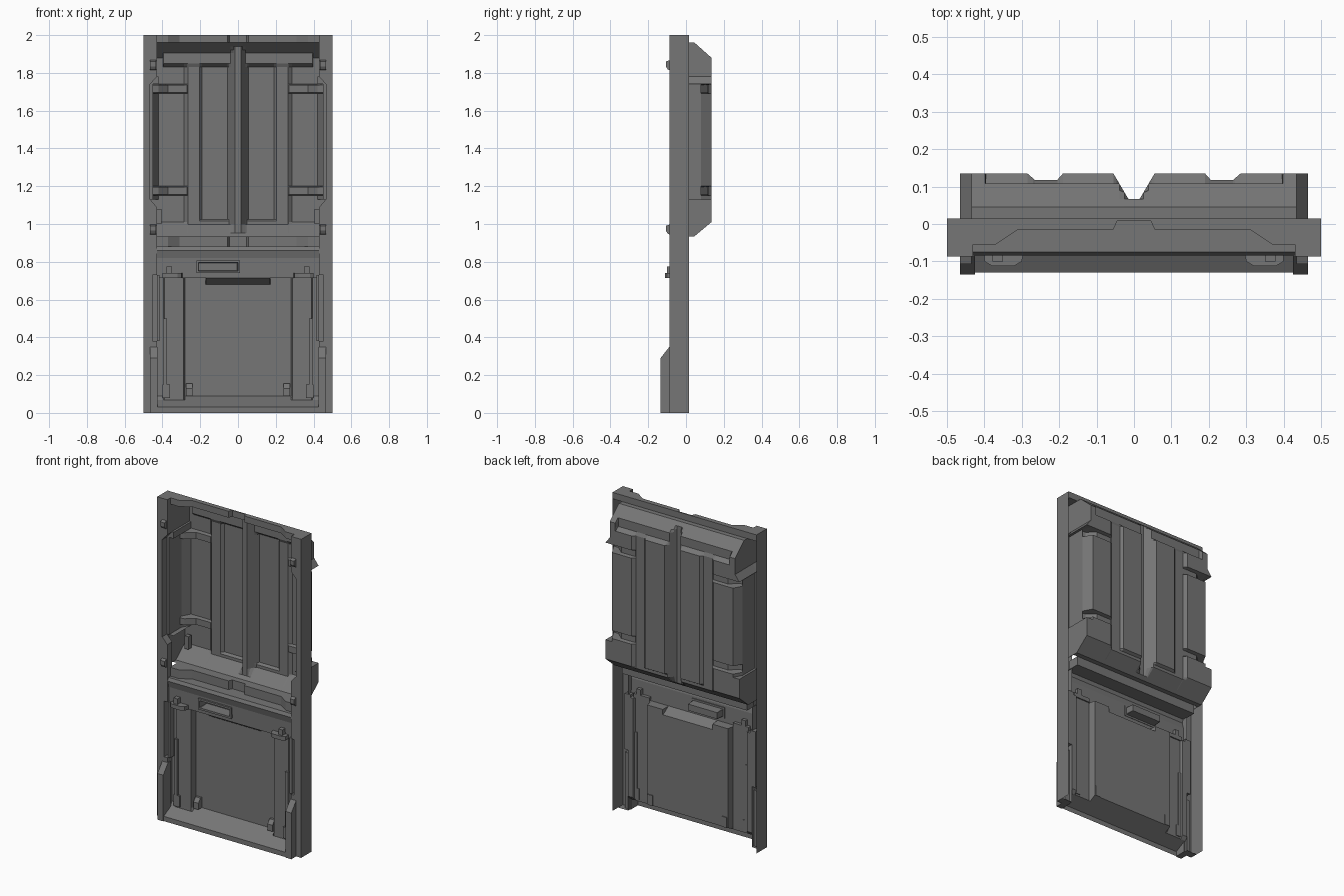
import bpy, bmesh

old = bpy.data.objects.get("Cube")
if old:
    bpy.data.objects.remove(old, do_unlink=True)

grey = bpy.data.materials.new("dark_grey_metal")
grey.use_nodes = True
grey.diffuse_color = (0.18, 0.18, 0.18, 1)
grey.node_tree.nodes["Principled BSDF"].inputs["Base Color"].default_value = grey.diffuse_color

FRONT, BACK = -0.0875, 0.015
SIDES = ((1, "left"), (-1, "right"))


def finish(name, bm, fix_normals=True):
    if fix_normals:
        bmesh.ops.recalc_face_normals(bm, faces=bm.faces)
    mesh = bpy.data.meshes.new(name)
    bm.to_mesh(mesh)
    bm.free()
    mesh.materials.append(grey)
    ob = bpy.data.objects.new(name, mesh)
    bpy.context.collection.objects.link(ob)
    return ob


def extrude(name, pts, axis, a, b, closed=True, caps=(True, True)):
    """Sweep a 2D profile along one axis; the profile uses the other two axes in order."""
    bm = bmesh.new()

    def ring(t):
        out = []
        for p in pts:
            co = list(p)
            co.insert("xyz".index(axis), t)
            out.append(bm.verts.new(co))
        return out
    r0, r1 = ring(a), ring(b)
    n = len(pts)
    for i in range(n if closed else n - 1):
        j = (i + 1) % n
        bm.faces.new((r0[i], r0[j], r1[j], r1[i]))
    for r, cap in zip((r0, r1), caps):
        if closed and cap:
            bm.faces.new(r)
    return finish(name, bm)


def box(name, x, y, z):
    return extrude(name, [(x[0], z[0]), (x[1], z[0]), (x[1], z[1]), (x[0], z[1])], "y", *y)


def interp(pts, t):
    for (t0, v0), (t1, v1) in zip(pts, pts[1:]):
        if t <= t1:
            return v0 + (v1 - v0) * max(0, t - t0) / (t1 - t0)
    return pts[-1][1]


def skin(name, xs, zs, depth):
    """Pressed sheet whose depth follows a function of x and z."""
    bm = bmesh.new()
    xs, zs = sorted(set(xs)), sorted(set(zs))
    g = [[bm.verts.new((x, depth(x, z), z)) for z in zs] for x in xs]
    for i in range(len(xs) - 1):
        for j in range(len(zs) - 1):
            bm.faces.new((g[i][j], g[i + 1][j], g[i + 1][j + 1], g[i][j + 1]))
    bmesh.ops.dissolve_limit(bm, angle_limit=0.01, verts=bm.verts, edges=bm.edges)
    return finish(name, bm, False)


def both(values):
    return [s * v for v in values for s in (1, -1)]


# Upper bulged panel: centre keel, two ribs, pressed braces and stepped ends
keel = [(0, .067), (.015, .067), (.055, .135), (.19, .135), (.205, .118),
        (.265, .118), (.285, .135), (.42, .135), (.45, .08)]
ends = [(.935, .045), (1.01, .135), (1.88, .135), (1.96, .045)]
step = [(1.83, .135), (1.85, .108), (1.904, .108), (1.96, .045)]
sill = [(1.0, .118), (1.015, .118), (1.025, .135)]
brace = [(.27, .113), (.37, .113), (.42, .07), (.45, .065)]
BRACES = ((1.15, 1.2), (1.69, 1.74))


def upper_depth(x, z):
    x = abs(x)
    y = min(interp(keel, x), interp(ends, z))
    if x < .396 and z > 1.8:
        y = min(y, interp(step, z))
    if x < .21 and z < 1.1:
        y = min(y, interp(sill, z))
    if x > .269 and any(lo < z < hi for lo, hi in BRACES):
        y = min(y, interp(brace, x))
    return y


brace_zs = [z + d for lo, hi in BRACES for z, d in
            ((lo, 0), (lo, .005), (hi, 0), (hi, -.005))]
upper_zs = [z for p in (ends, step, sill) for z, _ in p] + [.953, .997, 1.94, 1.92, 1.81]
upper_xs = [x for x, _ in keel[:-1]] + [.27, .37, .395, .398, .025, .039, .047]
skin("upper_panel", both(upper_xs), upper_zs + brace_zs, upper_depth)

# Lower recessed panel: bottom ledge, pilasters, header roll and pull pocket
column = [(.28, -.015), (.288, -.055), (.39, -.055), (.395, -.04), (.43, -.04)]
wall = [(0, -.13), (.03, -.13), (.09, -.015), (.713, -.015), (.715, -.07), (.82, -.073),
        (.86, -.084), (.88, -.075)]
lip = [(.68, -.015), (.715, -.07)]


def lower_depth(x, z):
    y = interp(wall, z)
    if z < .731:
        y = min(y, interp(column, abs(x)))
    if abs(x) < .171 and .6 < z < .716:
        y = interp(lip, z)
    if -.208 < x < -.002 and .752 < z < .796:
        y = -.015
    return y


lower_zs = [z for z, _ in wall] + [.069, .68, .73, .732, .751, .754, .794, .797]
lower_xs = both([x for x, _ in column] + [.17, .173]) + [-.209, -.206, -.004, -.001]
skin("lower_panel", lower_xs, lower_zs, lower_depth)

# Raised rim around the pull pocket
for z in (.74, .796):
    box("pocket_rim", (-.22, .01), (-.084, -.068), (z, z + .012))
for x in (-.22, -.001):
    box("pocket_rim_end", (x, x + .011), (-.084, -.068), (.752, .796))

# Top and middle rails share a stepped front with a centre notch
half = [(.055, -.015), (.31, -.015), (.37, -.055), (.435, -.055)]
notch = [(.045, .008)]
corner = [(.435, FRONT), (.5, FRONT), (.5, BACK)]


def rail(name, tail, z0, z1):
    arm = half + tail
    pts = [(-x, y) for x, y in reversed(notch + arm)] + notch + arm
    extrude(name, pts, "z", z0, z1)


rail("top_rail", corner, 1.96, 2)
rail("middle_rail", [(.435, BACK)], .88, .935)
extrude("top_rail_back", [(BACK, 1.96), (.045, 1.96)], "x", -.435, .435, closed=False)
extrude("middle_rail_back", [(BACK, .935), (.045, .935)], "x", -.465, .465, closed=False)

# Ledge on top of the header roll
extrude("header_ledge", [(-.075, .88), (BACK, .88)], "x", -.435, .435, closed=False)

for s, side in SIDES:
    def sx(*v):
        return tuple(s * t for t in v)

    # Side frame: thin outer flange and front face with cut-in edge
    inner = [(.43, 0), (.43, .38), (.452, .38), (.452, .73), (.43, .73), (.43, 1.09),
             (.465, 1.13), (.465, 1.74), (.43, 1.78), (.43, 2)]
    outline = [(s * x, z) for x, z in [(.5, 0)] + inner + [(.5, 2)]]
    extrude(side + "_frame", outline, "y", FRONT, -.04, caps=(True, False))
    extrude(side + "_flange", [(s * .5, FRONT), (s * .5, BACK)], "z", 0, 2, closed=False)

    # Slot bar set in the lower frame
    box(side + "_slot_bar", sx(.415, .43), (-.08, -.04), (.38, .73))
    box(side + "_slot_floor", sx(.43, .455), (-.05, -.04), (.38, .73))

    # Chamfered shoulder and wall beside the upper panel
    skin(side + "_shoulder", sx(.42, .45), brace_zs + [1.13], upper_depth)
    extrude(side + "_upper_wall", [(s * .45, .08), (s * .45, -.04), (s * .466, -.04)],
            "z", 1.13, 1.74, closed=False)

    # Top end of the bulge: outer strip, side plate and flared wedge
    top = [(.135, 1.78), (.135, 1.88), (.045, 1.96)]
    extrude(side + "_top_strip", top, "x", *sx(.42, .435), closed=False)
    extrude(side + "_top_plate", [(-.08, 1.78)] + top + [(-.08, 1.96)], "x", *sx(.433, .435))
    extrude(side + "_top_wedge", [(s * .42, 1.78), (s * .435, 1.78), (s * .465, 1.74),
            (s * .42, 1.74)], "y", -.04, .135)

    # Bottom end of the bulge: wider strip, side plate and lid
    low = [(.135, 1.13), (.135, 1.01), (.045, .935)]
    extrude(side + "_bottom_strip", low, "x", *sx(.42, .465), closed=False)
    extrude(side + "_bottom_plate", [(-.04, 1.13)] + low + [(-.04, .935)], "x",
            *sx(.463, .465))
    extrude(side + "_bottom_lid", [(s * .42, 1.13), (s * .465, 1.13)], "y", -.04, .135,
            closed=False)
    box(side + "_peg", sx(.405, .43), (.085, .115), (1.0, 1.08))

    # Front latches
    for z in (.94, 1.81):
        extrude(side + "_latch", [(-.08, z), (-.098, z + .01), (-.107, z + .025),
                (-.107, z + .05), (-.08, z + .06)], "x", *sx(.435, .465))

    # Bottom bumper
    extrude(side + "_bumper", [(-.06, 0), (-.135, 0), (-.135, .29), (FRONT, .35), (-.06, .35)],
            "x", *sx(.425, .465))

    # Clip on top of the pilaster
    extrude(side + "_clip", [(s * .29, -.05), (s * .30, -.1), (s * .32, -.112),
            (s * .38, -.112), (s * .40, -.1), (s * .40, -.05)], "z", .715, .74)
    box(side + "_clip_post", sx(.35, .378), (-.1, -.05), (.74, .775))

    # Pilaster rail, foot and cleat
    box(side + "_pilaster_rail", sx(.375, .395), (-.068, -.05), (.15, .5))
    box(side + "_pilaster_foot", sx(.36, .40), (-.068, -.05), (.08, .15))
    extrude(side + "_cleat", [(-.01, .09), (-.05, .09), (-.05, .13), (-.03, .155),
            (-.01, .155)], "x", *sx(.24, .275))
